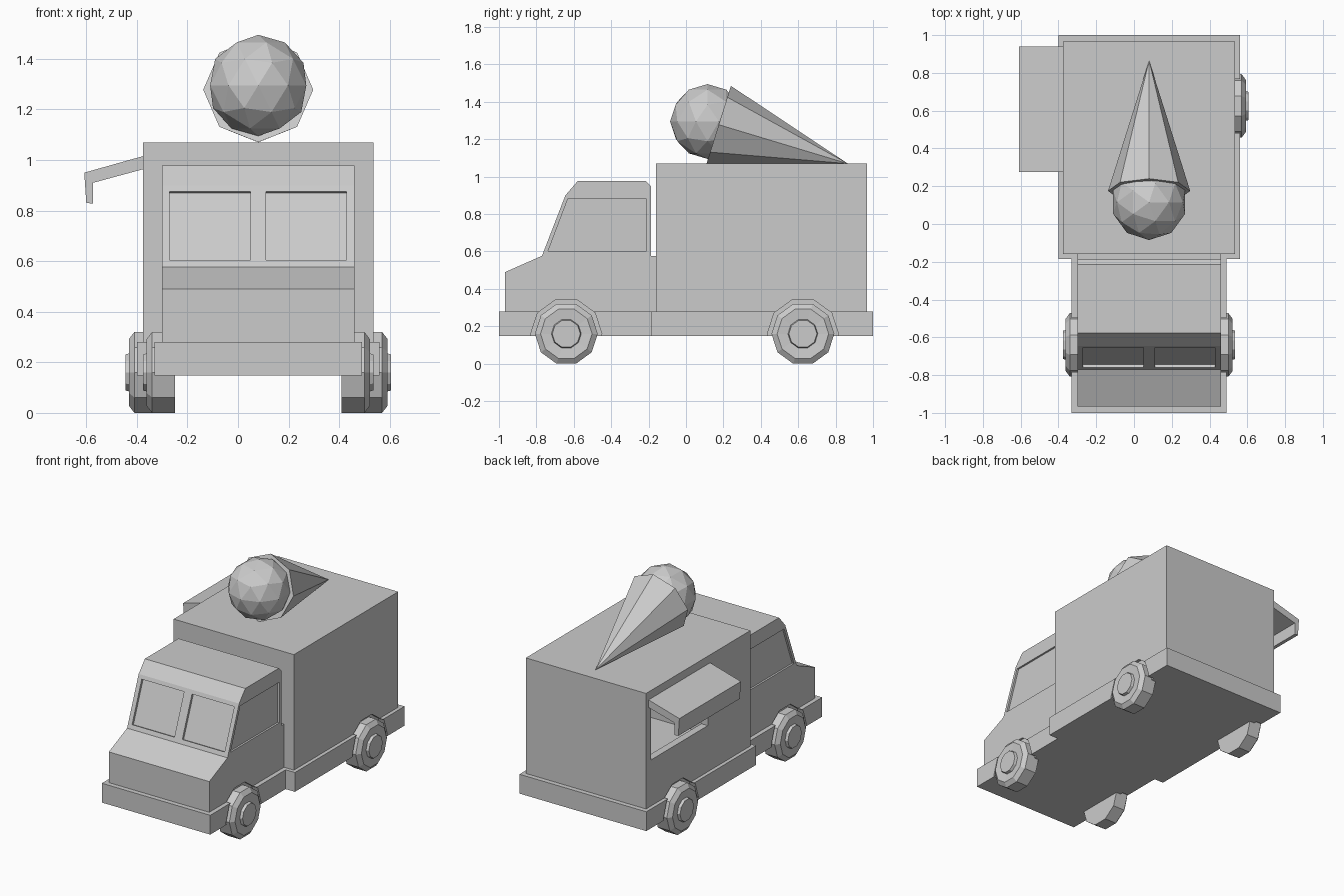
import bpy, bmesh, math
from mathutils import Vector

if "Cube" in bpy.data.objects:
    bpy.data.objects.remove(bpy.data.objects["Cube"])

CX = 0.08  # centre line of the truck (the awning sticks out on one side)


def new_object(name, bm):
    bmesh.ops.recalc_face_normals(bm, faces=bm.faces)
    mesh = bpy.data.meshes.new(name)
    bm.to_mesh(mesh)
    bm.free()
    obj = bpy.data.objects.new(name, mesh)
    bpy.context.collection.objects.link(obj)
    return obj


def prism(name, pts, axis, a, b):
    """Extrude a 2D outline along an axis: (y, z) along x, or (x, y) along z."""
    place = (lambda p, t: (t, *p)) if axis == 'x' else (lambda p, t: (*p, t))
    bm = bmesh.new()
    face = bm.faces.new([bm.verts.new(place(p, a)) for p in pts])
    ext = bmesh.ops.extrude_face_region(bm, geom=[face])
    vec = Vector(place((0, 0), b - a))
    bmesh.ops.translate(bm, vec=vec, verts=[v for v in ext['geom'] if isinstance(v, bmesh.types.BMVert)])
    return new_object(name, bm)


def box(name, x0, x1, y0, y1, z0, z1):
    return prism(name, [(x0, y0), (x1, y0), (x1, y1), (x0, y1)], 'z', z0, z1)


def lathe(name, rings, y, z, sides=10):
    """Closed turned shape about an x-parallel axis; rings are (x, radius)."""
    bm = bmesh.new()
    loops = []
    for x, r in rings:
        angles = [math.tau * k / sides for k in range(sides)]
        loops.append([bm.verts.new((x, y + r * math.cos(t), z + r * math.sin(t))) for t in angles])
    for a, b in zip(loops, loops[1:]):
        for k in range(sides):
            j = (k + 1) % sides
            bm.faces.new((a[k], a[j], b[j], b[k]))
    bm.faces.new(loops[0])
    bm.faces.new(loops[-1])
    return new_object(name, bm)


def cut(obj, cutters):
    """Subtract the cutters, bake the result and remove them."""
    for c in cutters:
        mod = obj.modifiers.new("cut", 'BOOLEAN')
        mod.operation = 'DIFFERENCE'
        mod.solver = 'EXACT'
        mod.object = c
    deps = bpy.context.evaluated_depsgraph_get()
    mesh = bpy.data.meshes.new_from_object(obj.evaluated_get(deps))
    obj.modifiers.clear()
    obj.data = mesh
    for c in cutters:
        bpy.data.objects.remove(c)


AXLES = {"front": (-0.64, 0.33, 0.365), "rear": (0.625, 0.40, 0.435)}  # y, tyre inner, arch inner


def arches(which):
    out = []
    for end in which:
        y, _, inner = AXLES[end]
        for s in (-1, 1):
            out.append(lathe("arch_cutter", [(CX + s * inner, 0.19), (CX + s * 0.7, 0.19)], y, 0.16))
    return out


# Skirt around the bottom, wider at the rear
right = [(CX + 0.41, -1.0), (CX + 0.41, -0.185), (CX + 0.48, -0.185), (CX + 0.48, 1.0)]
left = [(2 * CX - x, y) for x, y in reversed(right)]
skirt = prism("skirt", right + left, 'z', 0.148, 0.28)
cut(skirt, arches(["front", "rear"]))

# Cab with recessed windscreen panes and side windows
cab_profile = [(-0.967, 0.25), (-0.967, 0.49), (-0.77, 0.577), (-0.645, 0.90), (-0.578, 0.978),
               (-0.215, 0.978), (-0.187, 0.95), (-0.187, 0.575), (-0.15, 0.575), (-0.15, 0.25)]
cab = prism("cab", cab_profile, 'x', CX - 0.38, CX + 0.38)
up = Vector((0.125, 0.323)).normalized()
inward = Vector((up.y, -up.x))
low = Vector((-0.77, 0.577)) + up * 0.03
high = low + up * 0.29
pane = [low + inward * 0.016, high + inward * 0.016, high - inward * 0.05, low - inward * 0.05]
cutters = [prism("pane_cutter", pane, 'x', CX + a, CX + b) for a, b in ((-0.35, -0.03), (0.03, 0.35))]
side_window = [(-0.737, 0.603), (-0.632, 0.88), (-0.21, 0.88), (-0.21, 0.603)]
cutters += [prism("window_cutter", side_window, 'x', CX + s * 0.367, CX + s * 0.5) for s in (-1, 1)]
cut(cab, cutters + arches(["front"]))

# Box body with an open serving hatch on the left side
body = box("box_body", CX - 0.455, CX + 0.455, -0.16, 0.967, 0.25, 1.07)
hatch_back = CX - 0.455 + 0.05
cut(body, arches(["rear"]) + [box("hatch_cutter", -0.6, hatch_back, 0.30, 0.915, 0.595, 0.97)])
bm = bmesh.new()
bm.from_mesh(body.data)
opening = [f for f in bm.faces if all(abs(v.co.x - hatch_back) < 1e-4 and v.co.z > 0.5 for v in f.verts)]
bmesh.ops.delete(bm, geom=opening, context='FACES')
bm.to_mesh(body.data)
bm.free()

# Awning over the hatch: sloping slab with a drop front
awning_profile = [(-0.37, 1.017), (-0.608, 0.95), (-0.60, 0.83), (-0.573, 0.828), (-0.573, 0.91), (-0.37, 0.965)]
bm = bmesh.new()
face = bm.faces.new([bm.verts.new((x, 0.275, z)) for x, z in awning_profile])
ext = bmesh.ops.extrude_face_region(bm, geom=[face])
bmesh.ops.translate(bm, vec=(0, 0.665, 0), verts=[v for v in ext['geom'] if isinstance(v, bmesh.types.BMVert)])
new_object("awning", bm)

# Wheels: ten-sided tyres with a chamfered rim and raised hub
for end, (y, inner, _) in AXLES.items():
    for s, side in ((-1, "left"), (1, "right")):
        rings = [(0, 0.168), (0.09, 0.168), (0.112, 0.138), (0.107, 0.08), (0.125, 0.075)]
        lathe(f"{end}_{side}_wheel", [(CX + s * (inner + d), r) for d, r in rings], y, 0.16)

# Rooftop ice cream: eight-sided cone lying on the roof
apex = Vector((CX, 0.865, 1.07))
mouth = Vector((CX, 0.175, 1.278))
spoke = Vector((0, 0.065, 0.2075))
bm = bmesh.new()
tip = bm.verts.new(apex)
ring = []
for k in range(8):
    t = math.tau * k / 8
    ring.append(bm.verts.new(mouth + spoke * math.cos(t) + Vector((0.2175, 0, 0)) * math.sin(t)))
for k in range(8):
    bm.faces.new((tip, ring[k], ring[(k + 1) % 8]))
bm.faces.new(ring)
new_object("cone", bm)

# Scoop of ice cream
bpy.ops.mesh.primitive_ico_sphere_add(subdivisions=2, radius=0.2, location=(CX, 0.115, 1.295))
bpy.context.object.name = "scoop"
